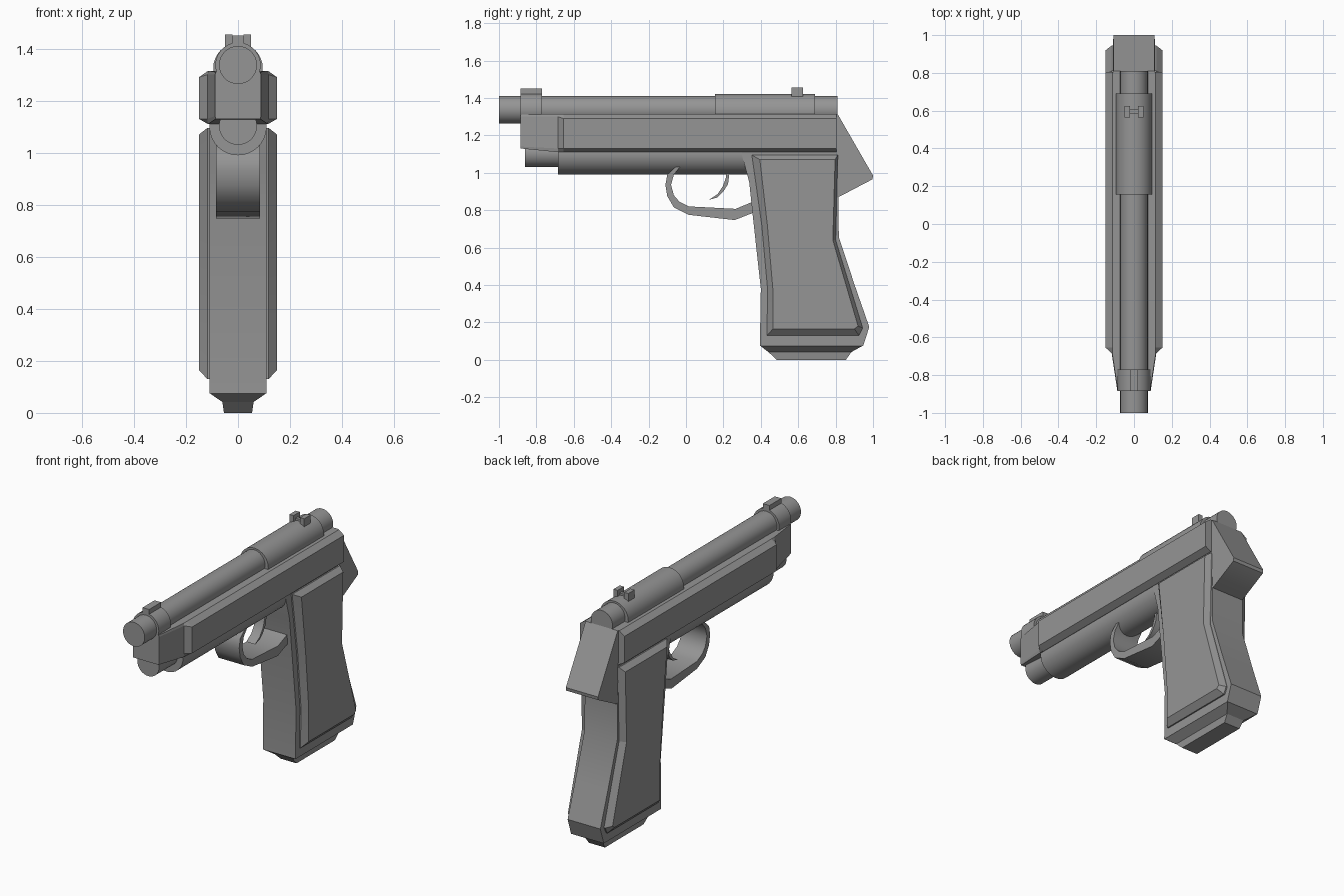
import bpy, bmesh, math

cube = bpy.data.objects.get("Cube")
if cube:
    bpy.data.objects.remove(cube)

grey = bpy.data.materials.new("gunmetal_grey")
grey.use_nodes = True
GREY = (0.3, 0.3, 0.3, 1)
grey.diffuse_color = GREY
grey.node_tree.nodes["Principled BSDF"].inputs["Base Color"].default_value = GREY


def loft(name, rings, mirror=False, smooth=30):
    """Skin matching rings of points and cap both ends."""
    bm = bmesh.new()
    rows = [[bm.verts.new(p) for p in ring] for ring in rings]
    n = len(rows[0])
    for a, b in zip(rows, rows[1:]):
        for i in range(n):
            j = (i + 1) % n
            bm.faces.new((a[i], a[j], b[j], b[i]))
    bm.faces.new(rows[0][::-1])
    bm.faces.new(rows[-1])
    bmesh.ops.recalc_face_normals(bm, faces=bm.faces)
    mesh = bpy.data.meshes.new(name)
    bm.to_mesh(mesh)
    bm.free()
    mesh.materials.append(grey)
    obj = bpy.data.objects.new(name, mesh)
    bpy.context.collection.objects.link(obj)
    if mirror:
        obj.modifiers.new("Mirror", 'MIRROR')
    bpy.ops.object.select_all(action='DESELECT')
    obj.select_set(True)
    bpy.context.view_layer.objects.active = obj
    bpy.ops.object.shade_smooth_by_angle(angle=math.radians(smooth))
    return obj


def plate(name, profile, half):
    """Side profile (y, z) extruded across the width."""
    return loft(name, [[(x, y, z) for y, z in profile] for x in (-half, half)])


def rod(name, y0, y1, z, r, sides=32):
    angles = [math.tau * i / sides for i in range(sides)]
    return loft(name, [[(r * math.cos(a), y, z + r * math.sin(a)) for a in angles]
                       for y in (y0, y1)])


def box(name, x0, x1, y0, y1, z0, z1, mirror=False):
    return loft(name, [[(x, y0, z0), (x, y1, z0), (x, y1, z1), (x, y0, z1)]
                       for x in (x0, x1)], mirror)


# Barrel, sleeves and recoil rod
rod("barrel", -1, 0.81, 1.337, 0.073)
rod("rear_sleeve", 0.155, 0.69, 1.326, 0.095)
rod("front_sleeve", -0.885, -0.77, 1.337, 0.087)
rod("recoil_rod", -0.862, -0.6, 1.103, 0.073)
rod("lower_frame", -0.685, 0.36, 1.1, 0.11)


# Slide with bevelled edges and tapered nose
def slide_ring(y, a, b, top, shoulder, hip, bottom):
    side = [(a, top), (b, shoulder), (b, hip), (a, bottom)]
    return ([(x, y, z) for x, z in side] + [(-x, y, z) for x, z in reversed(side)])


loft("slide", [
    slide_ring(-0.885, 0.085, 0.088, 1.31, 1.3, 1.14, 1.13),
    slide_ring(-0.685, 0.115, 0.118, 1.315, 1.3, 1.13, 1.11),
    slide_ring(-0.655, 0.115, 0.15, 1.315, 1.29, 1.13, 1.11),
    slide_ring(0.805, 0.115, 0.15, 1.315, 1.29, 1.13, 1.11)], smooth=5)

# Sights
box("front_sight", -0.022, 0.022, -0.885, -0.77, 1.4, 1.45)
box("rear_sight_post", 0.022, 0.05, 0.565, 0.625, 1.39, 1.455, mirror=True)
box("rear_sight_bridge", -0.03, 0.03, 0.585, 0.605, 1.39, 1.432)

# Rear tang
plate("rear_tang", [(0.78, 1.315), (0.81, 1.315), (1, 0.985), (0.997, 0.965),
                    (0.82, 0.872), (0.78, 0.872)], 0.108)

# Grip core
plate("grip_frame", [(0.3, 1.12), (0.3, 1.09), (0.338, 0.95), (0.357, 0.77),
                     (0.4, 0.38), (0.395, 0.075), (0.947, 0.075), (0.98, 0.175),
                     (0.905, 0.39), (0.817, 0.655), (0.815, 0.87), (0.805, 1.12)], 0.11)

# Grip side panels
outer = [(0.352, 1.095), (0.405, 0.72), (0.437, 0.37), (0.432, 0.13), (0.925, 0.13),
         (0.945, 0.17), (0.8, 0.64), (0.812, 1.095)]
inner = [(0.395, 1.07), (0.435, 0.72), (0.465, 0.37), (0.465, 0.165), (0.9, 0.165),
         (0.92, 0.18), (0.785, 0.64), (0.797, 1.07)]
loft("grip_panel", [[(0.1, y, z) for y, z in outer],
                    [(0.118, y, z) for y, z in outer],
                    [(0.15, y, z) for y, z in inner]], mirror=True, smooth=10)

# Magazine base, stepped inward
loft("magazine_base", [[(-w, y0, z), (w, y0, z), (w, y1, z), (-w, y1, z)]
                       for w, y0, y1, z in ((0.11, 0.395, 0.947, 0.076),
                                            (0.06, 0.44, 0.885, 0.042),
                                            (0.054, 0.485, 0.855, 0))], smooth=5)

# Trigger guard band
guard_out = [(-0.04, 1.045), (-0.1, 0.99), (-0.11, 0.935), (-0.1, 0.875),
             (-0.065, 0.815), (0.015, 0.775), (0.26, 0.747), (0.37, 0.79)]
guard_in = [(-0.02, 1.045), (-0.065, 0.99), (-0.08, 0.935), (-0.065, 0.88),
            (-0.035, 0.845), (0.015, 0.82), (0.265, 0.807), (0.37, 0.85)]
loft("trigger_guard", [[(-0.085, *o), (0.085, *o), (0.085, *i), (-0.085, *i)]
                       for o, i in zip(guard_out, guard_in)], smooth=45)

# Trigger
plate("trigger", [(0.215, 1.02), (0.215, 0.98), (0.198, 0.93), (0.168, 0.885),
                  (0.122, 0.855), (0.168, 0.868), (0.2, 0.9), (0.225, 0.94),
                  (0.235, 1.02)], 0.03)
